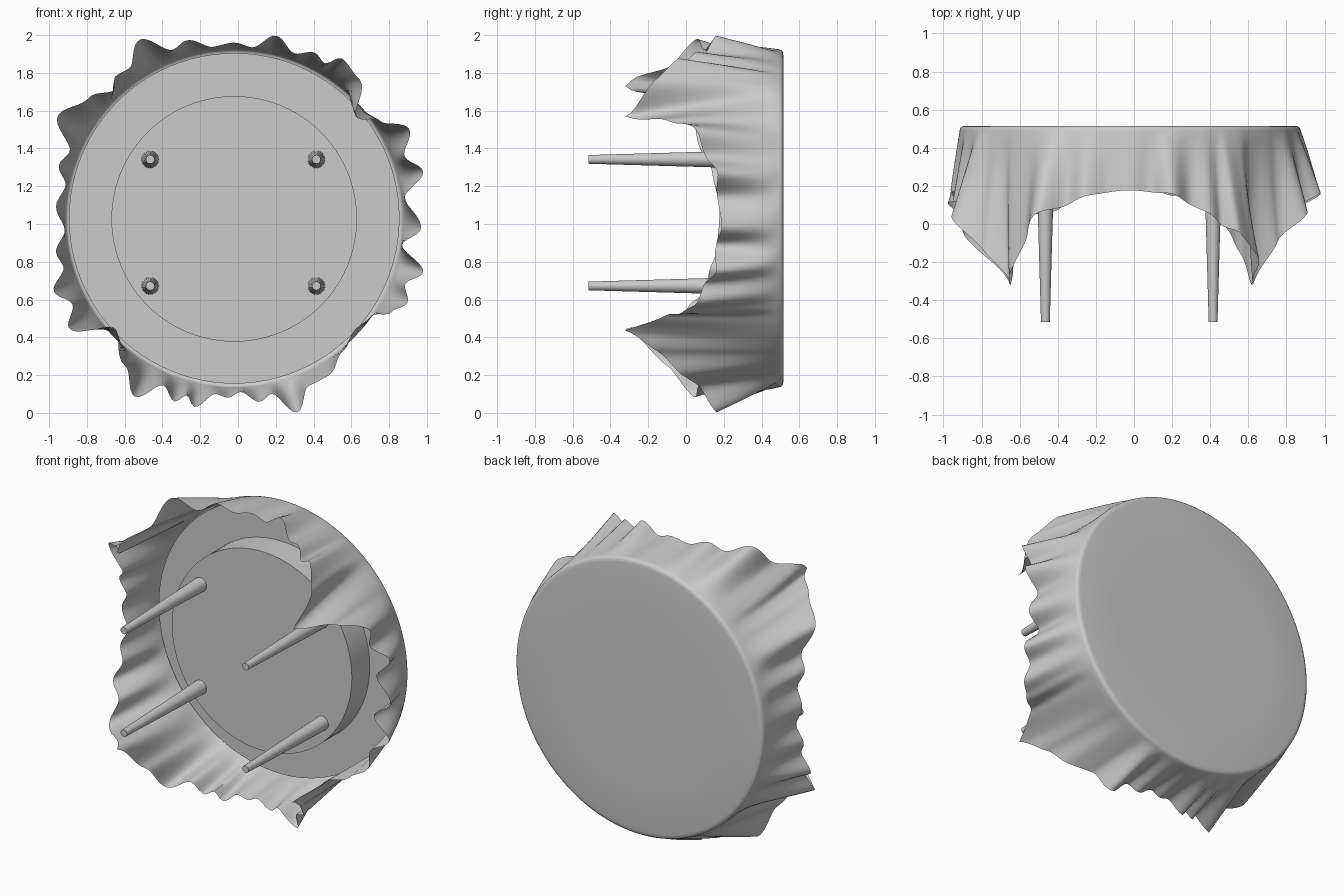
import bpy, bmesh, math
from math import sin, cos, radians, pi, sqrt, exp
from mathutils import Matrix

if "Cube" in bpy.data.objects:
    bpy.data.objects.remove(bpy.data.objects["Cube"])

CX, CZ = -0.02, 1.03      # table axis runs along y


def finish(bm, name, angle=40):
    bmesh.ops.recalc_face_normals(bm, faces=bm.faces)
    me = bpy.data.meshes.new(name)
    bm.to_mesh(me)
    bm.free()
    ob = bpy.data.objects.new(name, me)
    bpy.context.collection.objects.link(ob)
    bpy.context.view_layer.objects.active = ob
    ob.select_set(True)
    bpy.ops.object.shade_smooth_by_angle(angle=radians(angle))
    ob.select_set(False)
    return ob


def rod(name, x, z, y0, y1, r0, r1, sides):
    """Capped cylinder or cone along y from y0 (radius r0) to y1 (radius r1)."""
    bm = bmesh.new()
    m = Matrix.Translation((x, (y0 + y1) / 2, z)) @ Matrix.Rotation(-pi / 2, 4, 'X')
    bmesh.ops.create_cone(bm, cap_ends=True, segments=sides, radius1=r0,
                          radius2=r1, depth=y1 - y0, matrix=m)
    return finish(bm, name)


# Table top, apron and four tapered legs
rod("table_top", CX, CZ, 0.46, 0.505, 0.875, 0.875, 96)
rod("apron", CX, CZ - 0.003, 0.275, 0.465, 0.65, 0.65, 96)
for sx in (-1, 1):
    for sz in (-1, 1):
        side = "left" if sx < 0 else "right"
        level = "lower" if sz < 0 else "upper"
        rod(f"{level}_{side}_leg", CX - 0.005 + sx * 0.44, 1.007 + sz * 0.335,
            -0.515, 0.285, 0.023, 0.046, 24)

# Square tablecloth: hem radius at angles around the table, giving the folds
FOLDS = [(-3, .99), (7, .91), (14, 1.03), (20, .96), (27, 1.04), (35, .93),
         (45, .84), (51, .99), (57, 1.02), (60, .95), (64, .975), (70, .93), (77, .992),
         (84, .91), (90, .93), (97, .915), (105, .975), (110, .95), (118, 1.07),
         (126, .97), (133, .98), (136, .93), (142, 1.0), (150, 1.08), (158, .94), (163, .97),
         (169, .91), (176, .945), (184, .90), (191, .96), (196, .94), (202, 1.03),
         (208, .97), (214, 1.05), (225, .86), (234, .97), (241, 1.08), (247, .96),
         (252, 1.02), (255, .97), (258, 1.02), (264, .935), (268, .95), (272, .92),
         (278, .98), (282, .95), (288, 1.08), (294, .97), (301, .97), (308, .91),
         (315, .87), (324, .89), (329, .97), (334, 1.02), (339, .97), (344, 1.04),
         (351, .90), (357, .99)]


def hem_radius(a):
    a = a if a < 357 else a - 360
    for (a0, r0), (a1, r1) in zip(FOLDS, FOLDS[1:]):
        if a0 <= a <= a1:
            t = (1 - cos(pi * (a - a0) / (a1 - a0))) / 2
            return r0 + (r1 - r0) * t
    return 0.95


R, HALF, N, ROWS = 0.895, 1.2, 360, 14
bm = bmesh.new()
rings = []
# flat top and rolled edge
for r, y in ((0.6, 0.515), (0.865, 0.515), (0.882, 0.512), (0.891, 0.504), (R, 0.49)):
    rings.append([bm.verts.new((CX + r * cos(radians(k)), y, CZ + r * sin(radians(k))))
                  for k in range(N)])
# hanging skirt
for j in range(1, ROWS + 1):
    t = j / ROWS
    ring = []
    for k in range(N):
        a = radians(k)
        drop = HALF / max(abs(cos(a)), abs(sin(a))) - 0.885
        dr = (hem_radius(k) - R) * t ** 0.9
        fall = sqrt(max((drop * t) ** 2 - dr * dr, (0.8 * drop * t) ** 2))
        # corners sag slightly sideways
        shift = sum(s * exp(-((k - c) / 9) ** 2)
                    for c, s in ((45, -5), (135, -3), (225, -2), (315, 2)))
        b = a + radians(shift * t * t)
        ring.append(bm.verts.new((CX + (R + dr) * cos(b), 0.49 - fall,
                                  CZ + (R + dr) * sin(b))))
    rings.append(ring)
bm.faces.new(rings[0])
for lo, hi in zip(rings, rings[1:]):
    for k in range(N):
        n = (k + 1) % N
        bm.faces.new((lo[k], lo[n], hi[n], hi[k]))
finish(bm, "tablecloth", 60)
